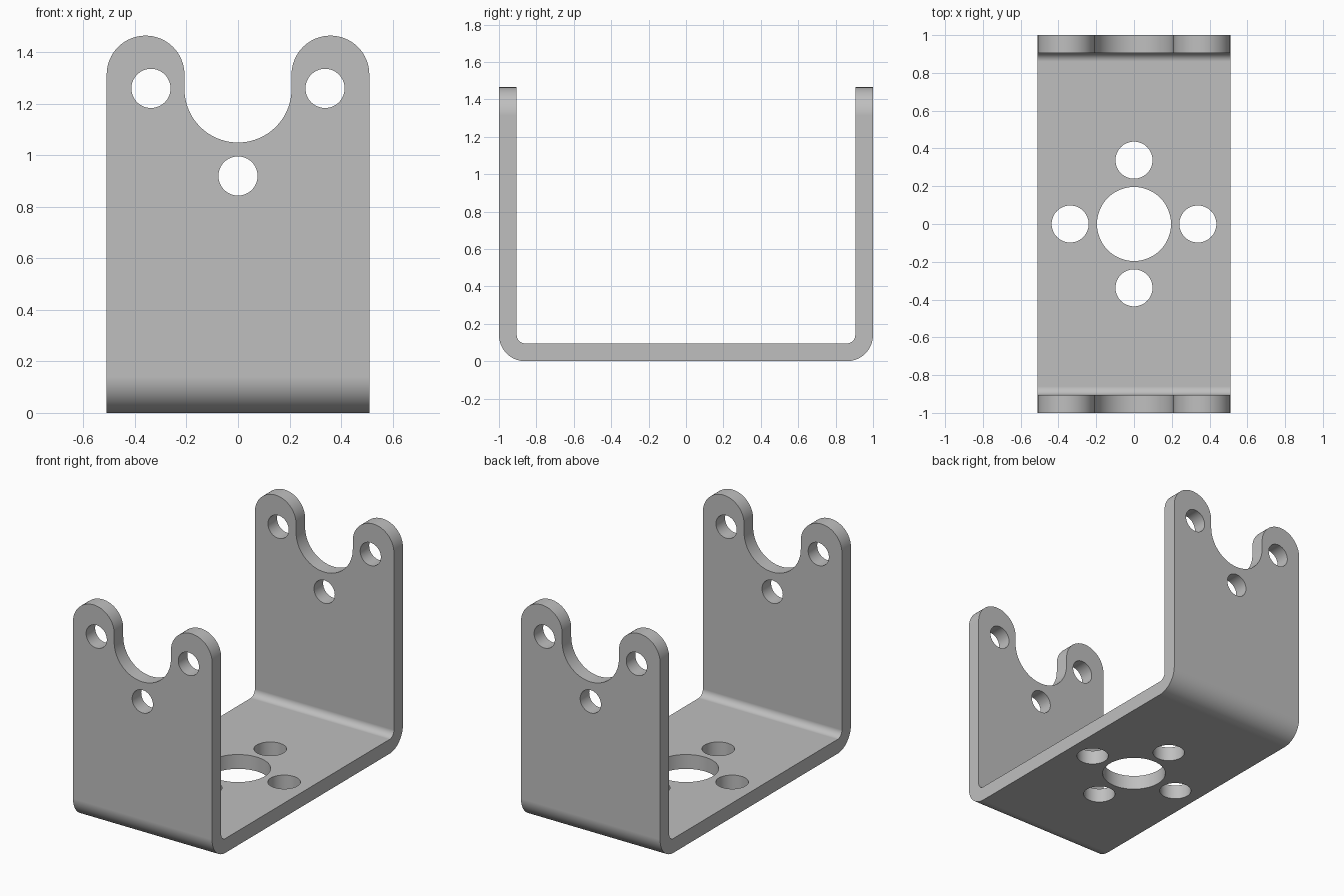
import bpy
import bmesh
from math import pi, sin, cos, radians
from mathutils import Matrix, Vector

old = bpy.data.objects.get("Cube")
if old:
    bpy.data.objects.remove(old, do_unlink=True)

HALF_W, HEIGHT, THICK = 0.51, 1.465, 0.095
EAR_R, NOTCH_R = 0.151, 0.208
BOLT = 0.338


def arc(cx, cy, r, start, end, steps):
    """Points along a circular arc, angles in degrees."""
    angles = [radians(start + (end - start) * i / steps) for i in range(steps + 1)]
    return [(cx + r * cos(a), cy + r * sin(a)) for a in angles]


def finish(name, bm):
    bmesh.ops.recalc_face_normals(bm, faces=bm.faces)
    mesh = bpy.data.meshes.new(name)
    bm.to_mesh(mesh)
    bm.free()
    obj = bpy.data.objects.new(name, mesh)
    bpy.context.collection.objects.link(obj)
    return obj


def prism(name, points, to_3d, sweep):
    """Extrude a closed outline along the sweep vector."""
    bm = bmesh.new()
    face = bm.faces.new([bm.verts.new(to_3d(a, b)) for a, b in points])
    out = bmesh.ops.extrude_face_region(bm, geom=[face])
    verts = [g for g in out["geom"] if isinstance(g, bmesh.types.BMVert)]
    bmesh.ops.translate(bm, verts=verts, vec=Vector(sweep))
    return finish(name, bm)


def add_hole(bm, matrix, r, depth):
    bmesh.ops.create_cone(bm, cap_ends=True, segments=64, radius1=r,
                          radius2=r, depth=depth, matrix=matrix)


# Bent strip: U-shaped section swept across the width
bend, inner = 0.14, 0.14 - THICK
c = 1 - bend
section = [(-1, HEIGHT + 0.1)]
section += arc(-c, bend, bend, 180, 270, 16) + arc(c, bend, bend, 270, 360, 16)
section += [(1, HEIGHT + 0.1), (1 - THICK, HEIGHT + 0.1)]
section += arc(c, bend, inner, 360, 270, 16) + arc(-c, bend, inner, 270, 180, 16)
section += [(THICK - 1, HEIGHT + 0.1)]
bracket = prism("u_bracket", section, lambda y, z: (-0.7, y, z), (1.4, 0, 0))

# Front outline: two rounded ears with a round notch between them
ear_x, ear_z = HALF_W - EAR_R, HEIGHT - EAR_R
outline = [(-HALF_W, -0.2), (HALF_W, -0.2)]
outline += arc(ear_x, ear_z, EAR_R, 0, 180, 32)
outline += arc(0, 1.05 + NOTCH_R, NOTCH_R, 0, -180, 40)
outline += arc(-ear_x, ear_z, EAR_R, 0, 180, 32)
silhouette = prism("outline_cutter", outline, lambda x, z: (x, -1.2, z), (0, 2.4, 0))

# Holes through both walls and the base
bm = bmesh.new()
for x, z in ((-BOLT, 1.26), (BOLT, 1.26), (0, 0.92)):
    add_hole(bm, Matrix.Translation((x, 0, z)) @ Matrix.Rotation(pi / 2, 4, "X"),
             0.076, 2.4)
add_hole(bm, Matrix.Identity(4), 0.196, 0.5)
for i in range(4):
    spot = Matrix.Rotation(i * pi / 2, 4, "Z") @ Matrix.Translation((BOLT, 0, 0))
    add_hole(bm, spot, 0.098, 0.5)
holes = finish("hole_cutter", bm)

for cutter, operation in ((silhouette, "INTERSECT"), (holes, "DIFFERENCE")):
    cutter.hide_render = True
    mod = bracket.modifiers.new(cutter.name, "BOOLEAN")
    mod.object, mod.operation, mod.solver = cutter, operation, "EXACT"

# Bake the cuts and drop the helpers
bpy.ops.object.select_all(action="DESELECT")
bpy.context.view_layer.objects.active = bracket
bracket.select_set(True)
for mod in list(bracket.modifiers):
    bpy.ops.object.modifier_apply(modifier=mod.name)
for cutter in (silhouette, holes):
    bpy.data.objects.remove(cutter, do_unlink=True)

# Smooth bends, crisp rims
bpy.ops.object.shade_smooth_by_angle(angle=radians(30))
weighted = bracket.modifiers.new("flat_face_normals", "WEIGHTED_NORMAL")
weighted.keep_sharp = True

# Plain grey metal
grey = bpy.data.materials.new("grey_metal")
grey.use_nodes = True
colour = (0.52, 0.52, 0.52, 1)
grey.diffuse_color = colour
grey.node_tree.nodes["Principled BSDF"].inputs["Base Color"].default_value = colour
bracket.data.materials.clear()
bracket.data.materials.append(grey)
for poly in bracket.data.polygons:
    poly.material_index = 0
